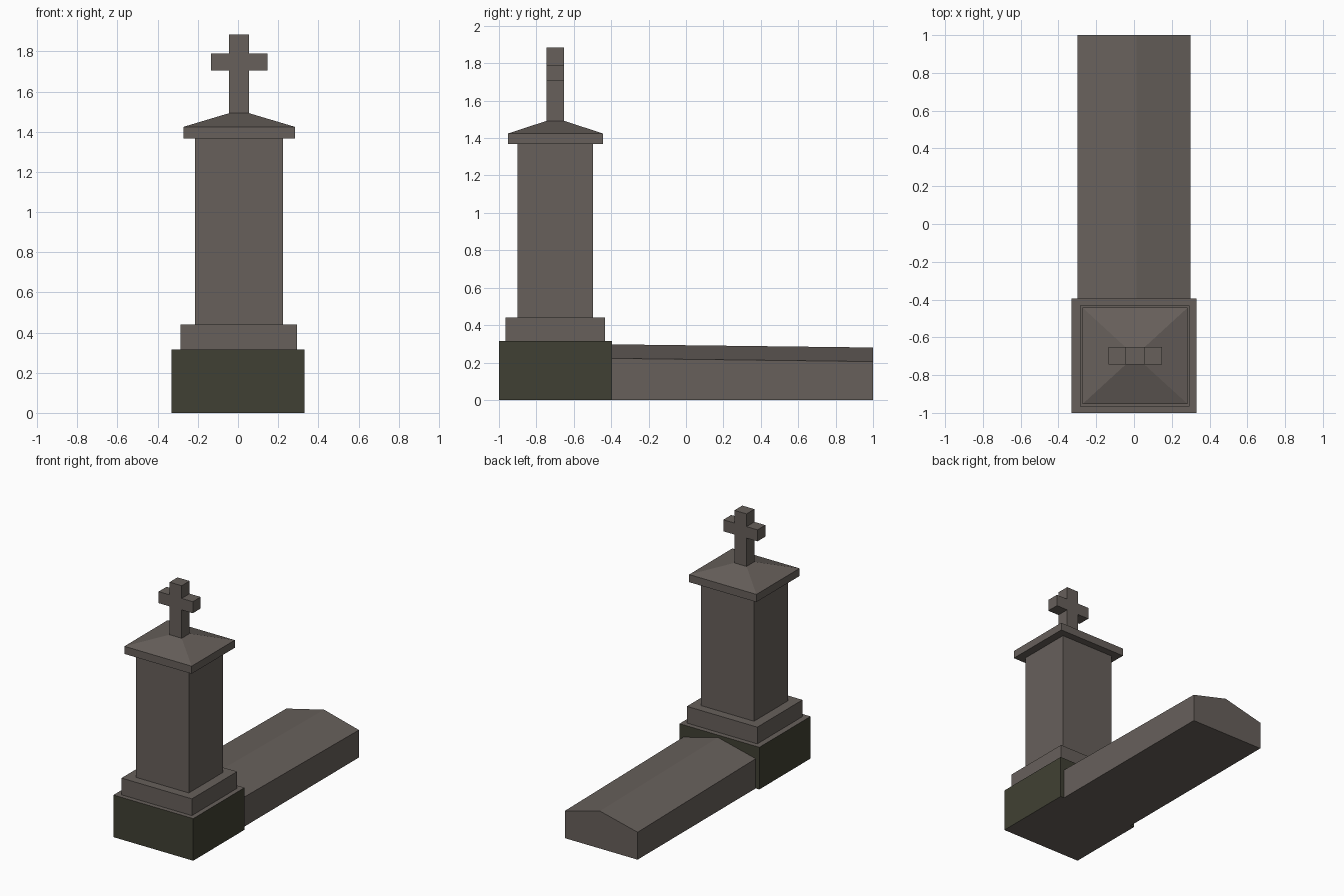
import bpy, bmesh

if "Cube" in bpy.data.objects:
    bpy.data.objects.remove(bpy.data.objects["Cube"])


def material(name, rgb):
    m = bpy.data.materials.new(name)
    m.diffuse_color = (*rgb, 1)
    m.use_nodes = True
    m.node_tree.nodes["Principled BSDF"].inputs["Base Color"].default_value = m.diffuse_color
    return m


STONE = material("grey stone", (0.136, 0.117, 0.105))
MOSS = material("mossy green stone", (0.051, 0.051, 0.033))


def make(name, rings, mats=(STONE,)):
    """Skin a stack of equal-length point rings and close both ends."""
    bm = bmesh.new()
    loops = [[bm.verts.new(p) for p in ring] for ring in rings]
    n = len(loops[0])
    for a, b in zip(loops, loops[1:]):
        for i in range(n):
            j = (i + 1) % n
            bm.faces.new((a[i], a[j], b[j], b[i]))
    bm.faces.new(loops[0][::-1])
    bm.faces.new(loops[-1])
    bmesh.ops.recalc_face_normals(bm, faces=bm.faces)
    me = bpy.data.meshes.new(name)
    bm.to_mesh(me)
    bm.free()
    for m in mats:
        me.materials.append(m)
    ob = bpy.data.objects.new(name, me)
    bpy.context.collection.objects.link(ob)
    return ob


def rect(x0, x1, y0, y1, z):
    return [(x0, y0, z), (x1, y0, z), (x1, y1, z), (x0, y1, z)]


def block(name, x0, x1, y0, y1, z0, z1, mats=(STONE,)):
    return make(name, [rect(x0, x1, y0, y1, z) for z in (z0, z1)], mats)


# Plinth: mossy sides, grey top and bottom
plinth = block("plinth", -0.33, 0.33, -1, -0.395, 0, 0.315, (STONE, MOSS))
for f in plinth.data.polygons:
    f.material_index = 1 if abs(f.normal.z) < 0.5 else 0

# Step and pillar
block("step", -0.287, 0.295, -0.966, -0.432, 0.315, 0.44)
block("pillar", -0.215, 0.224, -0.9, -0.497, 0.44, 1.37)

# Cap with sloping roof up to the foot of the cross
make("cap", [rect(-0.272, 0.284, -0.953, -0.443, 1.367),
             rect(-0.272, 0.284, -0.953, -0.443, 1.424),
             rect(-0.045, 0.056, -0.745, -0.652, 1.492)])

# Cross: one outline extruded front to back
l, r, al, ar = -0.044, 0.056, -0.135, 0.148
outline = [(l, 1.49), (r, 1.49), (r, 1.704), (ar, 1.704), (ar, 1.79), (r, 1.79),
           (r, 1.885), (l, 1.885), (l, 1.79), (al, 1.79), (al, 1.704), (l, 1.704)]
make("cross", [[(x, y, z) for x, z in outline] for y in (-0.745, -0.652)])


# Ridged grave slab, falling slightly towards the foot
def section(y, drop):
    return [(-0.3, y, 0), (0.3, y, 0), (0.3, y, 0.222 - drop),
            (0.012, y, 0.297 - drop), (-0.3, y, 0.222 - drop)]


make("grave_slab", [section(-0.395, 0), section(1, 0.017)])
